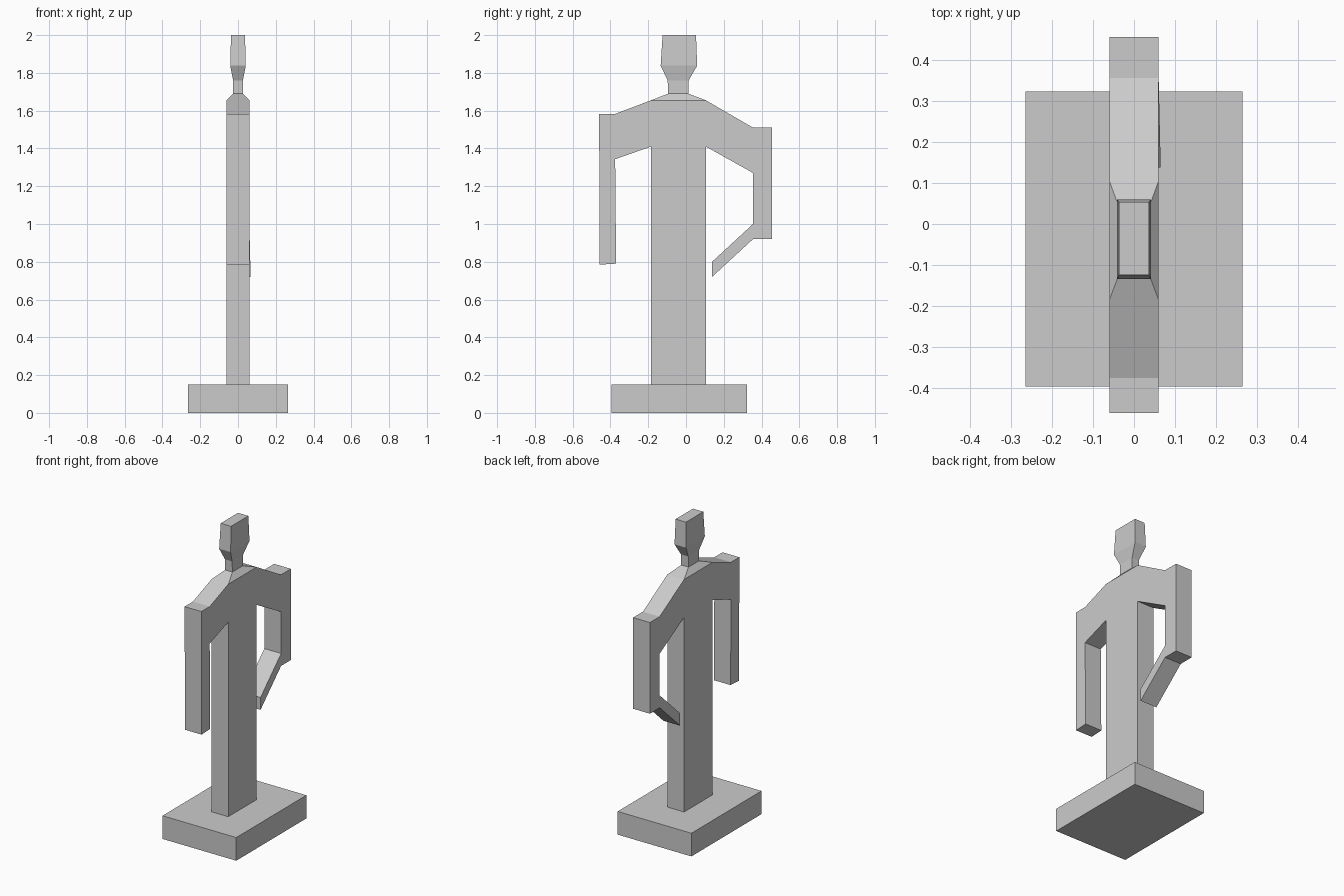
import bpy
import bmesh

cube = bpy.data.objects.get("Cube")
if cube:
    bpy.data.objects.remove(cube, do_unlink=True)

grey = bpy.data.materials.new("light grey")
grey.use_nodes = True
colour = (0.6, 0.6, 0.6, 1)
grey.diffuse_color = colour
grey.node_tree.nodes["Principled BSDF"].inputs["Base Color"].default_value = colour


def add_object(name, bm):
    bmesh.ops.recalc_face_normals(bm, faces=bm.faces)
    mesh = bpy.data.meshes.new(name)
    bm.to_mesh(mesh)
    bm.free()
    mesh.materials.append(grey)
    obj = bpy.data.objects.new(name, mesh)
    bpy.context.collection.objects.link(obj)
    return obj


def loft(name, sections):
    """Stack rectangles (half width, front y, back y, z) into a closed solid."""
    bm = bmesh.new()
    rings = [[bm.verts.new(p) for p in ((-w, f, z), (w, f, z), (w, b, z), (-w, b, z))]
             for w, f, b, z in sections]
    for low, high in zip(rings, rings[1:]):
        for i in range(4):
            j = (i + 1) % 4
            bm.faces.new((low[i], low[j], high[j], high[i]))
    bm.faces.new(rings[0])
    bm.faces.new(rings[-1])
    return add_object(name, bm)


def slab(name, profile, half):
    """Extrude a side profile of (y, z) points across the width."""
    bm = bmesh.new()
    face = bm.faces.new([bm.verts.new((-half, y, z)) for y, z in profile])
    side = bmesh.ops.extrude_face_region(bm, geom=[face])["geom"]
    moved = [v for v in side if isinstance(v, bmesh.types.BMVert)]
    bmesh.ops.translate(bm, verts=moved, vec=(2 * half, 0, 0))
    return add_object(name, bm)


# Plinth
loft("base", [(0.264, -0.395, 0.322, 0), (0.264, -0.395, 0.322, 0.15)])

# Column torso with both arms in one outline
body = slab("torso_and_arms", [
    (-0.185, 0.15), (0.105, 0.15), (0.105, 1.41),
    (0.355, 1.27), (0.355, 1.0), (0.138, 0.8), (0.138, 0.72),
    (0.355, 0.92), (0.455, 0.92), (0.455, 1.51), (0.355, 1.51),
    (0.105, 1.655), (-0.185, 1.655),
    (-0.375, 1.583), (-0.46, 1.583), (-0.457, 0.785), (-0.37, 0.79),
    (-0.375, 1.343), (-0.185, 1.41)], 0.06)

# Bent forearm ends slightly towards the left
for v in body.data.vertices:
    if 0.12 < v.co.y < 0.2:
        v.co.x += 0.005

# Collar, neck and head
loft("collar", [(0.06, -0.185, 0.105, 1.655), (0.026, -0.095, 0.012, 1.69)])
loft("neck", [(0.026, -0.095, 0.012, 1.69), (0.026, -0.097, 0.014, 1.76)])
loft("head", [(0.026, -0.097, 0.014, 1.76), (0.041, -0.134, 0.059, 1.838),
              (0.037, -0.124, 0.053, 2.0)])
